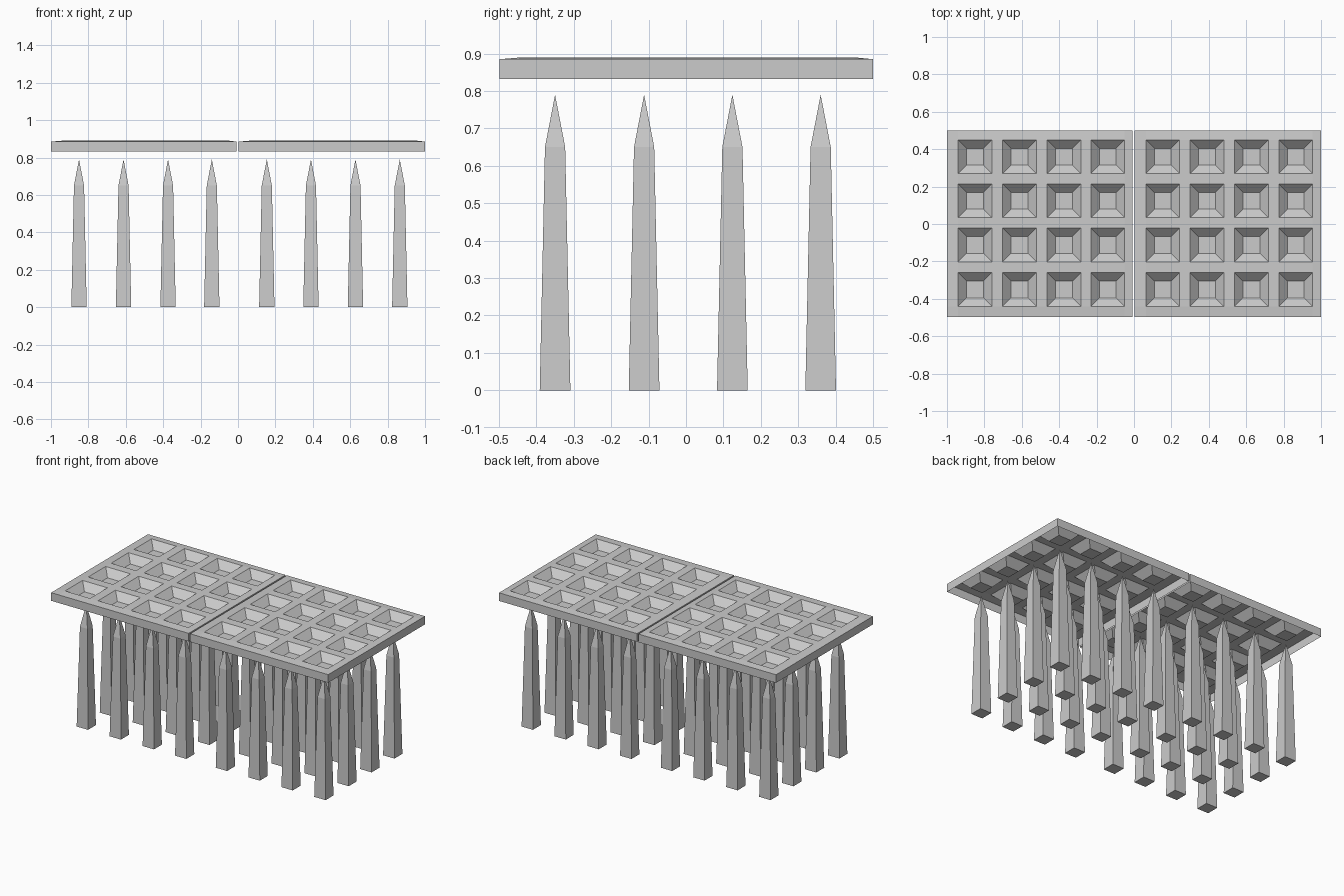
import bpy, bmesh

if "Cube" in bpy.data.objects:
    bpy.data.objects.remove(bpy.data.objects["Cube"])

stone = bpy.data.materials.new("grey stone")
stone.diffuse_color = (0.6, 0.6, 0.6, 1)
stone.use_nodes = True
stone.node_tree.nodes["Principled BSDF"].inputs["Base Color"].default_value = stone.diffuse_color

LEFT_X = [-0.85, -0.612, -0.374, -0.14]
RIGHT_X = [0.154, 0.39, 0.628, 0.865]
ROWS_Y = [-0.35, -0.112, 0.124, 0.36]
HOLE, FLOOR = 0.09, 0.045          # half widths of a pit at its mouth and floor
TOP, RIM, BOTTOM, PIT = 0.89, 0.885, 0.832, 0.845


def finish(bm, name):
    mesh = bpy.data.meshes.new(name)
    bm.to_mesh(mesh)
    bm.free()
    mesh.materials.append(stone)
    obj = bpy.data.objects.new(name, mesh)
    bpy.context.collection.objects.link(obj)
    return obj


def cover_plate(name, x0, x1, centres_x):
    """Open-bottomed plate with a grid of tapered square pits."""
    xs = [x0] + [c + s * HOLE for c in centres_x for s in (-1, 1)] + [x1]
    ys = [-0.498] + [c + s * HOLE for c in ROWS_Y for s in (-1, 1)] + [0.5]
    n = len(xs)
    bm = bmesh.new()
    edge = (0, n - 1)
    grid = [[bm.verts.new((x, y, RIM if i in edge or j in edge else TOP))
             for j, y in enumerate(ys)] for i, x in enumerate(xs)]
    for i in range(n - 1):
        for j in range(n - 1):
            ring = [grid[i][j], grid[i + 1][j], grid[i + 1][j + 1], grid[i][j + 1]]
            if i % 2 and j % 2:
                # pit: four sloping sides and a floor
                cx, cy = centres_x[i // 2], ROWS_Y[j // 2]
                low = [bm.verts.new((cx + a * FLOOR, cy + b * FLOOR, PIT))
                       for a, b in ((-1, -1), (1, -1), (1, 1), (-1, 1))]
                for k in range(4):
                    m = (k + 1) % 4
                    bm.faces.new((ring[k], ring[m], low[m], low[k]))
                bm.faces.new(low)
            else:
                bm.faces.new(ring)
    # skirt around the outside
    border = [e for e in bm.edges if e.is_boundary]
    out = bmesh.ops.extrude_edge_only(bm, edges=border)
    for v in out["geom"]:
        if isinstance(v, bmesh.types.BMVert):
            v.co.z = BOTTOM
    bmesh.ops.recalc_face_normals(bm, faces=bm.faces)
    bm.normal_update()
    # the shell is open, so make sure the top looks up
    if max(bm.faces, key=lambda f: f.calc_center_median().z).normal.z < 0:
        bmesh.ops.reverse_faces(bm, faces=bm.faces)
    return finish(bm, name)


def spike(name, x, y):
    """Tapered square post with a pointed tip."""
    bm = bmesh.new()
    rings = [[bm.verts.new((x + a * h, y + b * h, z))
              for a, b in ((-1, -1), (1, -1), (1, 1), (-1, 1))]
             for h, z in ((0.041, 0), (0.027, 0.65))]
    tip = bm.verts.new((x, y, 0.79))
    bm.faces.new(rings[0][::-1])
    for k in range(4):
        m = (k + 1) % 4
        bm.faces.new((rings[0][k], rings[0][m], rings[1][m], rings[1][k]))
        bm.faces.new((rings[1][k], rings[1][m], tip))
    return finish(bm, name)


cover_plate("left_plate", -1.0, -0.007, LEFT_X)
cover_plate("right_plate", 0.003, 1.0, RIGHT_X)
for i, x in enumerate(LEFT_X + RIGHT_X):
    for j, y in enumerate(ROWS_Y):
        spike(f"spike_{i + 1}_{j + 1}", x, y)
